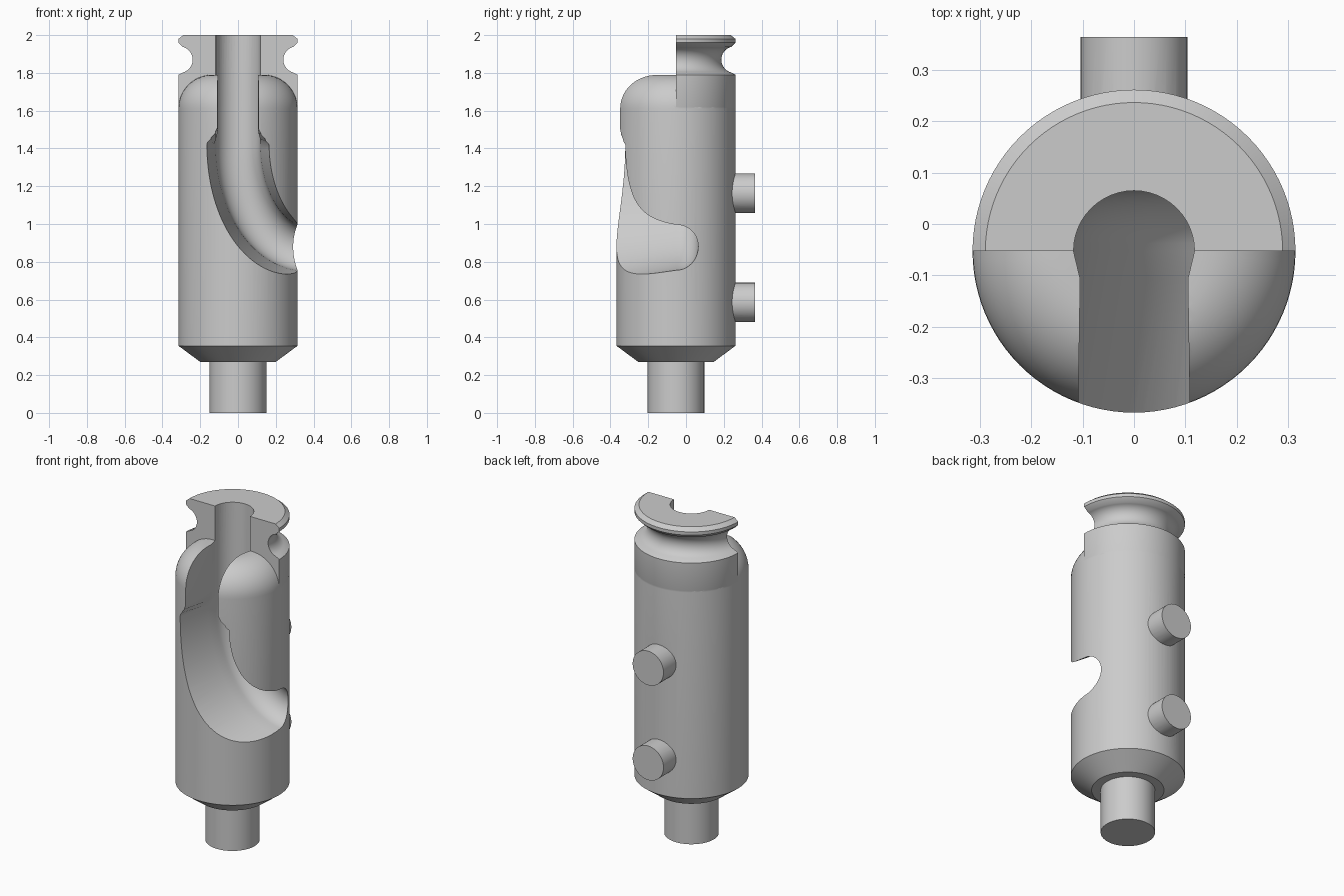
import bpy, bmesh, math
from mathutils import Vector, Matrix

if "Cube" in bpy.data.objects:
    bpy.data.objects.remove(bpy.data.objects["Cube"], do_unlink=True)

AXIS_Y = -0.053
RADIUS = 0.315
BORE = 0.118
SEGMENTS = 96

grey = bpy.data.materials.new("plain grey")
grey.use_nodes = True
grey.diffuse_color = (0.6, 0.6, 0.6, 1)
grey.node_tree.nodes["Principled BSDF"].inputs["Base Color"].default_value = (0.6, 0.6, 0.6, 1)


def finish(name, bm):
    bmesh.ops.recalc_face_normals(bm, faces=bm.faces)
    mesh = bpy.data.meshes.new(name)
    bm.to_mesh(mesh)
    bm.free()
    mesh.materials.append(grey)
    obj = bpy.data.objects.new(name, mesh)
    bpy.context.collection.objects.link(obj)
    return obj


def lathe(name, profile, back_half=False):
    """Revolve (radius, height) points around the upright axis."""
    bm = bmesh.new()
    verts = [bm.verts.new((r, AXIS_Y, z)) for r, z in profile]
    edges = [bm.edges.new(pair) for pair in zip(verts, verts[1:])]
    bmesh.ops.spin(bm, geom=verts + edges, cent=(0, AXIS_Y, 0), axis=(0, 0, 1),
                   angle=math.tau, steps=SEGMENTS)
    bmesh.ops.remove_doubles(bm, verts=bm.verts, dist=1e-5)
    if back_half:
        geom = bm.verts[:] + bm.edges[:] + bm.faces[:]
        bmesh.ops.bisect_plane(bm, geom=geom, dist=1e-5, plane_co=(0, AXIS_Y, 0),
                               plane_no=(0, -1, 0), clear_outer=True)
        rim = [e for e in bm.edges if e.is_boundary]
        bmesh.ops.holes_fill(bm, edges=rim, sides=0)
    return finish(name, bm)


def arc(cx, cz, r, start, end, steps):
    angles = [math.radians(start + (end - start) * i / steps) for i in range(steps + 1)]
    return [(cx + r * math.cos(a), cz + r * math.sin(a)) for a in angles]


def combine(target, tool, operation):
    mod = target.modifiers.new(operation.lower(), "BOOLEAN")
    mod.operation = operation
    mod.solver = "EXACT"
    mod.object = tool
    bpy.context.view_layer.objects.active = target
    bpy.ops.object.modifier_apply(modifier=mod.name)
    bpy.data.objects.remove(tool, do_unlink=True)


# Main barrel with stem, lower cone and domed top
body = lathe("body", [(0, 0), (0.15, 0), (0.15, 0.27), (0.2, 0.27), (RADIUS, 0.355)]
             + arc(0.135, 1.61, 0.18, 0, 90, 14) + [(0, 1.79)])

# Grooved half collar at the back of the top
collar = lathe("collar", [(0, 1.5), (0.2, 1.5), (0.312, 1.61), (RADIUS, 1.62), (RADIUS, 1.79)]
               + arc(0.31, 1.87, 0.07, 255, 105, 16)
               + [(RADIUS, 1.96), (RADIUS, 1.98), (0.29, 2), (0, 2)], back_half=True)
combine(body, collar, "UNION")

# Two pegs on the back
for height in (1.163, 0.585):
    bm = bmesh.new()
    place = Matrix.Translation((0, 0.2625, height)) @ Matrix.Rotation(math.pi / 2, 4, "X")
    bmesh.ops.create_cone(bm, cap_ends=True, segments=48, radius1=0.104, radius2=0.104,
                          depth=0.205, matrix=place)
    combine(body, finish("peg", bm), "UNION")


def channel_section(flare):
    """Keyhole outline as (sideways, y) points; flare 0 is straight, 1 is splayed."""
    front = 0.11 + 0.078 * flare
    neck = 0.105 + 0.021 * flare
    side = [(front, -0.45), (neck, -0.107)]
    back = [(x, y) for x, y in arc(0, AXIS_Y, BORE, 0, 180, 24)]
    return side + back + [(-x, y) for x, y in reversed(side)]


# Channel path: straight down from the top, then bending out to the left side
path = [(Vector((0, z)), Vector((0, -1)), f)
        for z, f in ((2.1, 0), (1.51, 0), (1.48, 0.2), (1.45, 0.6))]
for i in range(33):
    t = math.pi / 2 * i / 32
    point = Vector((0.36 - 0.36 * math.cos(t), 1.42 - 0.55 * math.sin(t)))
    tangent = Vector((0.36 * math.sin(t), -0.55 * math.cos(t))).normalized()
    path.append((point, tangent, 1))
path.append((Vector((0.6, 0.87)), Vector((1, 0)), 1))

bm = bmesh.new()
rings = []
for point, tangent, flare in path:
    side = Vector((-tangent.y, tangent.x))
    rings.append([bm.verts.new((point.x + side.x * s, y, point.y + side.y * s))
                  for s, y in channel_section(flare)])
for a, b in zip(rings, rings[1:]):
    for i in range(len(a)):
        j = (i + 1) % len(a)
        bm.faces.new((a[i], a[j], b[j], b[i]))
bm.faces.new(rings[0])
bm.faces.new(rings[-1])
combine(body, finish("channel_cutter", bm), "DIFFERENCE")

# Smooth curved walls, keep edges crisp
bpy.ops.object.select_all(action="DESELECT")
body.select_set(True)
bpy.context.view_layer.objects.active = body
bpy.ops.object.shade_smooth_by_angle(angle=math.radians(28))
